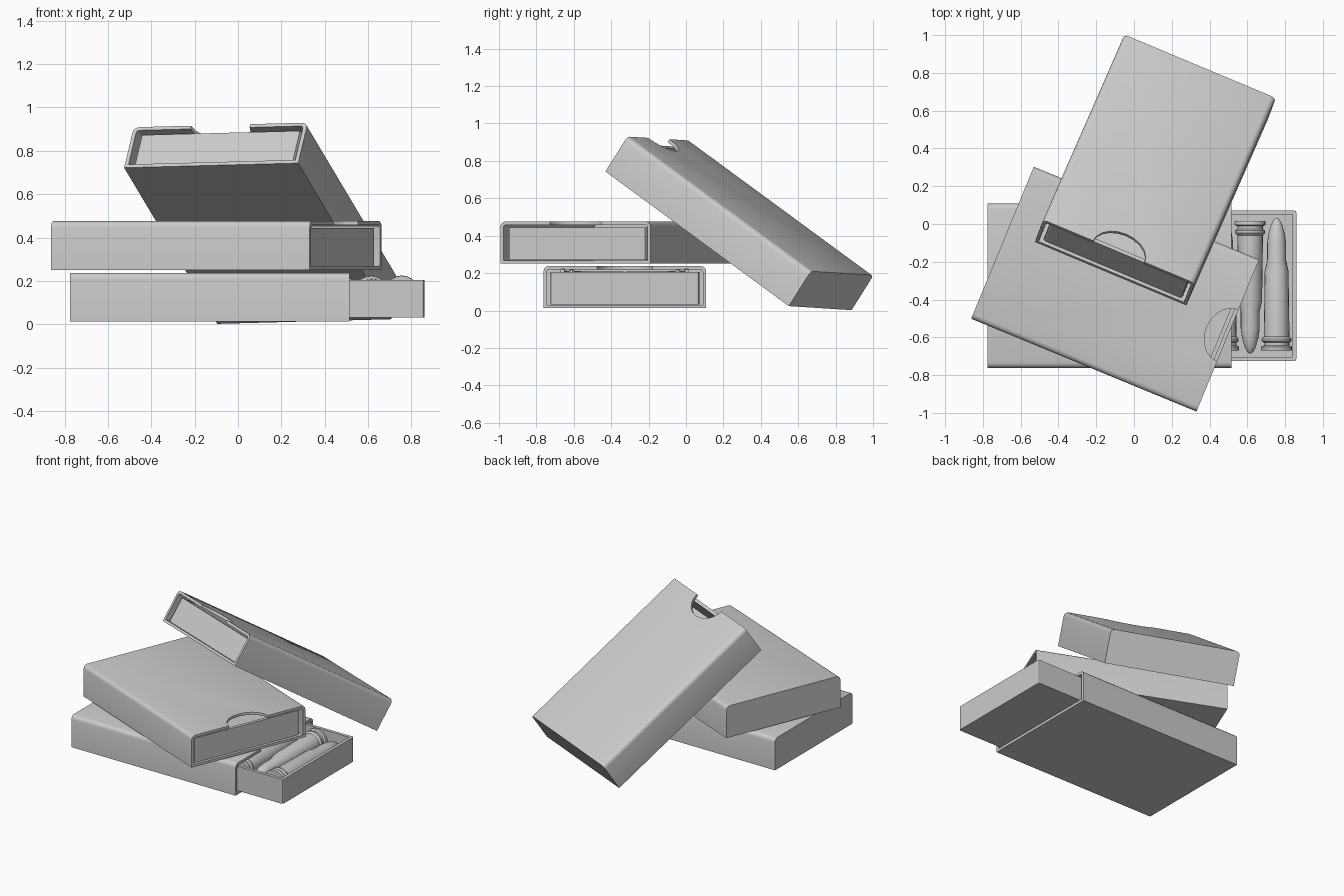
import bpy, bmesh, math
from mathutils import Matrix, Vector

if "Cube" in bpy.data.objects:
    bpy.data.objects.remove(bpy.data.objects["Cube"])

L, W, H, T = 1.29, 0.87, 0.225, 0.018      # sleeve length, width, height, wall


def make_object(name, bm, matrix=None, smooth=None):
    bmesh.ops.recalc_face_normals(bm, faces=bm.faces)
    mesh = bpy.data.meshes.new(name)
    bm.to_mesh(mesh)
    bm.free()
    ob = bpy.data.objects.new(name, mesh)
    bpy.context.collection.objects.link(ob)
    if matrix:
        ob.matrix_world = matrix
    bpy.ops.object.select_all(action='DESELECT')
    ob.select_set(True)
    bpy.context.view_layer.objects.active = ob
    if smooth:
        bpy.ops.object.shade_smooth_by_angle(angle=math.radians(smooth))
    return ob


def loft(bm, rings, cap_start=True, cap_end=True):
    """Skin a list of equally sized point loops."""
    loops = [[bm.verts.new(p) for p in ring] for ring in rings]
    n = len(loops[0])
    for a, b in zip(loops, loops[1:]):
        for i in range(n):
            j = (i + 1) % n
            bm.faces.new((a[i], a[j], b[j], b[i]))
    if cap_start:
        bm.faces.new(loops[0])
    if cap_end:
        bm.faces.new(loops[-1])


def arch(x, w, z0, z1, r):
    """Cross-section with square bottom corners and rounded top corners."""
    half = []
    for k in range(4):
        a = k * math.pi / 6
        half.append((w - r + r * math.cos(a), z1 - r + r * math.sin(a)))
    right = [(w, z0)] + half
    left = [(-y, z) for y, z in reversed(right)]
    return [(x, y, z) for y, z in right + left]


def sleeve(name, matrix):
    # hollow shell, closed at -x and open at +x
    bm = bmesh.new()
    outer = (W / 2, -H / 2, H / 2, 0.028)
    inner = (W / 2 - T, -H / 2 + T, H / 2 - T, 0.014)
    loft(bm, [arch(-L / 2, *outer), arch(L / 2, *outer),
              arch(L / 2, *inner), arch(-L / 2 + T, *inner)])
    # thumb notch cutter
    cut = bmesh.new()
    pts = [(L / 2 - 0.12 * math.sin(a), 0.148 * math.cos(a))
           for a in (math.pi * i / 10 for i in range(11))]
    pts = [(L / 2 + 0.05, 0.148)] + pts + [(L / 2 + 0.05, -0.148)]
    loft(cut, [[(x, y, z) for x, y in pts] for z in (0.05, 0.2)])
    cutter = make_object("notch_cutter", cut)
    cutter.hide_render = True
    ob = make_object(name, bm)
    mod = ob.modifiers.new("notch", 'BOOLEAN')
    mod.object = cutter
    mod.operation = 'DIFFERENCE'
    mod.solver = 'EXACT'
    bpy.ops.object.modifier_apply(modifier=mod.name)
    bpy.data.objects.remove(cutter)
    bpy.ops.object.shade_smooth_by_angle(angle=math.radians(35))
    ob.matrix_world = matrix
    return ob


def tray(name, matrix, slide):
    # open-topped inner tray, slid along local x
    bm = bmesh.new()
    x0, x1, w = -L / 2 + 0.03 + slide, L / 2 - 0.018 + slide, 0.398
    z0, z1, t = -H / 2 + T + 0.001, 0.08, 0.022

    def rect(d, z):
        return [(x0 + d, -w + d, z), (x1 - d, -w + d, z),
                (x1 - d, w - d, z), (x0 + d, w - d, z)]
    loft(bm, [rect(0, z0), rect(0, z1), rect(t, z1), rect(t, z0 + t)])
    # slightly softened vertical corners
    edges = [e for e in bm.edges
             if abs(e.verts[0].co.z - e.verts[1].co.z) > 0.12
             and abs(abs(e.verts[0].co.y) - w) < 1e-4]
    bmesh.ops.bevel(bm, geom=edges, offset=0.012, segments=2, profile=0.5,
                    affect='EDGES')
    return make_object(name, bm, matrix)


def cartridge(name, x, y, flip):
    # lathed case with rim, groove, shoulder and pointed bullet
    profile = [(0.08, 0), (0.082, 0.006), (0.082, 0.02), (0.068, 0.026),
               (0.068, 0.042), (0.079, 0.05), (0.079, 0.062), (0.068, 0.075),
               (0.063, 0.42), (0.05, 0.48), (0.05, 0.57), (0.043, 0.62),
               (0.03, 0.665), (0.016, 0.692), (0.006, 0.70)]
    n = 20
    bm = bmesh.new()
    loft(bm, [[(r * math.cos(2 * math.pi * i / n), t - 0.35,
                r * math.sin(2 * math.pi * i / n)) for i in range(n)]
              for r, t in profile])
    m = Matrix.Translation((x, y, 0.143))
    if flip:
        m = m @ Matrix.Rotation(math.pi, 4, 'Z')
    make_object(name, bm, m, 30)


# placement of the three boxes
bottom = Matrix.Translation((-0.13, -0.327, 0.125))
middle = Matrix.Translation((-0.10, -0.345, 0.363)) @ Matrix.Rotation(math.radians(-22.4), 4, 'Z')
u = Vector((-0.333, -0.76, 0.558)).normalized()
n = u.cross(Vector((0.924, -0.381, 0.021))).normalized()
v = n.cross(u)
leaning = Matrix.Translation((0.113, 0.286, 0.466)) @ Matrix((u, v, n)).transposed().to_4x4()

for label, m, slide in (("bottom", bottom, 0.363), ("middle", middle, 0),
                        ("leaning", leaning, 0)):
    sleeve(label + "_sleeve", m)
    tray(label + "_tray", m, slide)

# alternating cartridges in the opened tray
for i in range(3):
    cartridge(f"cartridge_{i + 1}", 0.755 - 0.14 * i, -0.335 if i % 2 else -0.32, i % 2 == 1)
